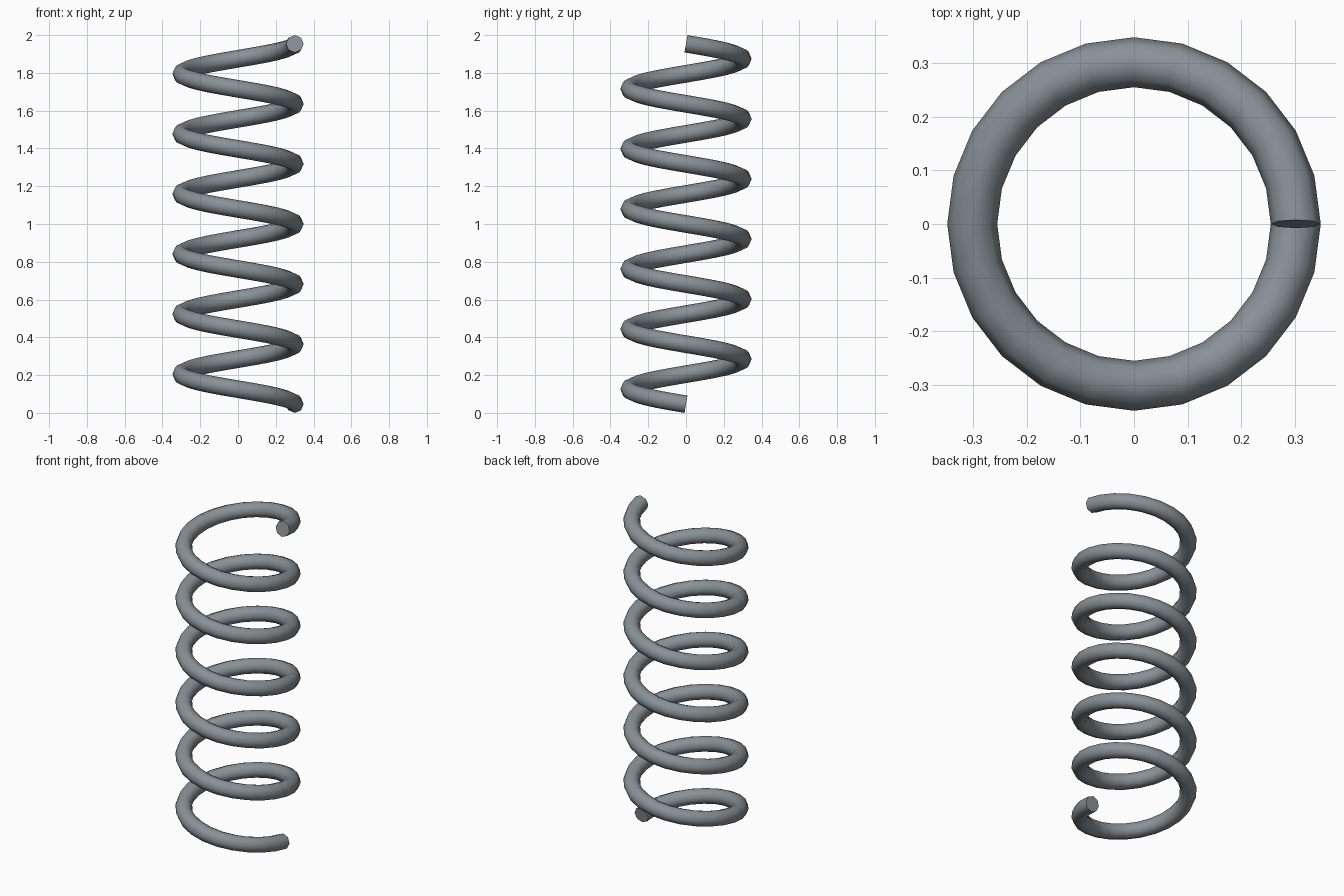
import bpy, bmesh, math
from mathutils import Vector

if "Cube" in bpy.data.objects:
    bpy.data.objects.remove(bpy.data.objects["Cube"])

TURNS, STEPS, SIDES = 6, 24, 8      # coils, rings per coil, wire sides
COIL_R, WIRE_R = 0.301, 0.0465
lean = math.atan(0.318 / (2 * math.pi * COIL_R))
PITCH = (2 - 2 * WIRE_R * math.cos(lean)) / TURNS
Z0 = WIRE_R * math.cos(lean)

steel = bpy.data.materials.new("steel grey")
steel.diffuse_color = (0.25, 0.285, 0.31, 1)
steel.use_nodes = True
steel.node_tree.nodes["Principled BSDF"].inputs["Base Color"].default_value = steel.diffuse_color

bm = bmesh.new()


def wire_ring(i):
    """One cross-section of the wire, square to the helix (clockwise going up)."""
    a = -2 * math.pi * i / STEPS
    out = Vector((math.cos(a), math.sin(a), 0))
    tangent = Vector((math.sin(a) * COIL_R, -math.cos(a) * COIL_R, PITCH / (2 * math.pi))).normalized()
    up = tangent.cross(out)
    centre = out * COIL_R + Vector((0, 0, Z0 + PITCH * i / STEPS))
    ring = []
    for k in range(SIDES):
        t = 2 * math.pi * k / SIDES
        ring.append(bm.verts.new(centre + WIRE_R * (out * math.cos(t) + up * math.sin(t))))
    return ring


# Coiled wire
rings = [wire_ring(i) for i in range(TURNS * STEPS + 1)]
for r0, r1 in zip(rings, rings[1:]):
    for k in range(SIDES):
        n = (k + 1) % SIDES
        bm.faces.new((r0[k], r0[n], r1[n], r1[k])).smooth = True

# Flat cut ends with sharp rims
for ring in (rings[0][::-1], rings[-1]):
    cap = bm.faces.new(ring)
    cap.smooth = False
    for e in cap.edges:
        e.smooth = False
bmesh.ops.recalc_face_normals(bm, faces=bm.faces)

mesh = bpy.data.meshes.new("coil_spring")
bm.to_mesh(mesh)
bm.free()
mesh.materials.append(steel)
bpy.context.collection.objects.link(bpy.data.objects.new("coil_spring", mesh))
